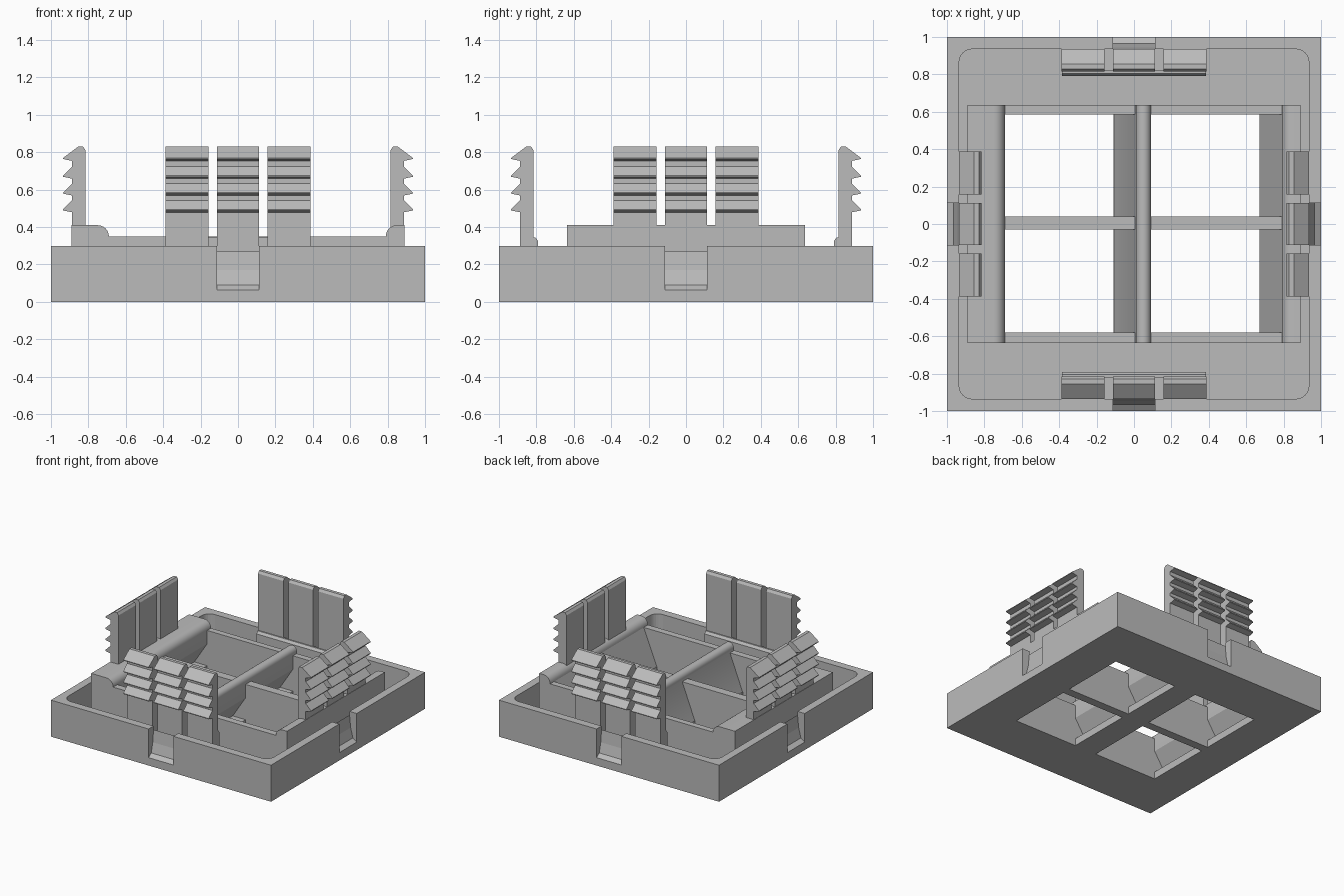
import bpy, bmesh, math
from mathutils import Vector

cube = bpy.data.objects.get("Cube")
if cube:
    bpy.data.objects.remove(cube, do_unlink=True)

gray = bpy.data.materials.new("plain_gray")
gray.use_nodes = True
COLOR = (0.5, 0.5, 0.5, 1)
gray.diffuse_color = COLOR
gray.node_tree.nodes["Principled BSDF"].inputs["Base Color"].default_value = COLOR


def make_object(name, bm):
    bmesh.ops.recalc_face_normals(bm, faces=bm.faces)
    mesh = bpy.data.meshes.new(name)
    bm.to_mesh(mesh)
    bm.free()
    mesh.materials.append(gray)
    obj = bpy.data.objects.new(name, mesh)
    bpy.context.collection.objects.link(obj)
    return obj


def sweep(bm, start, step):
    """Extrude a closed loop of points along a vector."""
    face = bm.faces.new([bm.verts.new(p) for p in start])
    out = bmesh.ops.extrude_face_region(bm, geom=[face])
    verts = [g for g in out["geom"] if isinstance(g, bmesh.types.BMVert)]
    bmesh.ops.translate(bm, verts=verts, vec=step)


def prism(bm, profile, t0, t1, turn=0):
    """Profile of (outward, height), swept sideways; turn counts quarter turns."""
    c, s = [(1, 0), (0, 1), (-1, 0), (0, -1)][turn]
    pts = [Vector((d * c - t0 * s, d * s + t0 * c, z)) for d, z in profile]
    sweep(bm, pts, Vector((-s, c, 0)) * (t1 - t0))


def box(bm, x0, x1, y0, y1, z0, z1):
    prism(bm, [(x0, z0), (x1, z0), (x1, z1), (x0, z1)], y0, y1)


def arc(cx, cz, r, a0, a1, n=6):
    angles = [math.radians(a0 + (a1 - a0) * i / n) for i in range(n + 1)]
    return [(cx + r * math.cos(a), cz + r * math.sin(a)) for a in angles]


def cut(target, name, bm):
    cutter = make_object(name, bm)
    cutter.hide_render = True
    mod = target.modifiers.new(name, "BOOLEAN")
    mod.operation = "DIFFERENCE"
    mod.solver = "EXACT"
    mod.object = cutter
    bpy.context.view_layer.update()
    graph = bpy.context.evaluated_depsgraph_get()
    mesh = bpy.data.meshes.new_from_object(target.evaluated_get(graph))
    target.modifiers.clear()
    target.data = mesh
    bpy.data.objects.remove(cutter, do_unlink=True)


FLOOR, RIM = 0.06, 0.30

# Tray body with rounded recess, four windows and a notch in each wall
bm = bmesh.new()
box(bm, -1, 1, -1, 1, 0, RIM)
tray = make_object("tray", bm)

bm = bmesh.new()
corner, radius = 0.865, 0.07
outline = []
for i, (sx, sy) in enumerate([(1, 1), (-1, 1), (-1, -1), (1, -1)]):
    outline += arc(sx * corner, sy * corner, radius, 90 * i, 90 * i + 90)
sweep(bm, [Vector((x, y, FLOOR)) for x, y in outline], Vector((0, 0, 0.5)))
cut(tray, "recess_cutter", bm)

bm = bmesh.new()
for x0, x1 in [(-0.69, -0.11), (0.09, 0.67)]:
    for y0, y1 in [(-0.58, -0.03), (0.04, 0.585)]:
        box(bm, x0, x1, y0, y1, -0.1, 0.2)
cut(tray, "window_cutter", bm)

notch = [(1.02, 0.05), (0.965, 0.09), (0.945, 0.17), (0.93, 0.32), (1.02, 0.32)]
bm = bmesh.new()
for turn in range(4):
    prism(bm, notch, -0.113, 0.113, turn)
cut(tray, "notch_cutter", bm)

# Cross walls that carry the slats
bm = bmesh.new()
for y0, y1 in [(-0.635, -0.58), (-0.03, 0.04), (0.585, 0.635)]:
    box(bm, -0.88, 0.88, y0, y1, FLOOR - 0.01, 0.35)
make_object("cross_walls", bm)

# Leaning slats with rounded tops; the outer two merge into side walls
TOP = 0.41
BASE = FLOOR - 0.005
left = [(-0.89, BASE), (-0.89, TOP)] + arc(-0.75, 0.35, 0.06, 90, 0)
left += [(-0.69, 0.24), (-0.81, BASE)]
middle = [(-0.11, BASE), (0.01, 0.36)] + arc(0.05, 0.37, 0.04, 180, 0, 10)
middle += [(0.09, 0.24), (-0.03, BASE)]
right = [(0.67, BASE), (0.79, 0.35)] + arc(0.85, 0.35, 0.06, 180, 90)
right += [(0.89, TOP), (0.89, BASE)]
for name, profile in [("left", left), ("middle", middle), ("right", right)]:
    bm = bmesh.new()
    prism(bm, profile, -0.635, 0.635)
    slat = make_object(name + "_slat", bm)
    bpy.ops.object.select_all(action="DESELECT")
    slat.select_set(True)
    bpy.context.view_layer.objects.active = slat
    bpy.ops.object.shade_smooth_by_angle(angle=math.radians(25))

# Barbed clips: three fingers on each side, joined by a low foot
finger = [(0.815, BASE), (0.815, 0.81), (0.828, 0.83), (0.855, 0.83)]
for tip in (0.77, 0.675, 0.585, 0.495):
    if tip < 0.77:
        finger.append((0.887, tip + 0.048))
    finger += [(0.935, tip), (0.935, tip - 0.006), (0.887, tip - 0.016)]
finger.append((0.887, BASE))
foot = [(0.79, BASE), (0.79, 0.325), (0.805, 0.345), (0.82, 0.345), (0.82, BASE)]
for turn, side in enumerate(["left", "back", "right", "front"]):
    bm = bmesh.new()
    for t0, t1 in [(-0.388, -0.158), (-0.112, 0.112), (0.158, 0.388)]:
        prism(bm, finger, t0, t1, turn)
    if turn % 2:
        prism(bm, foot, -0.385, 0.385, turn)
    make_object(side + "_clips", bm)
